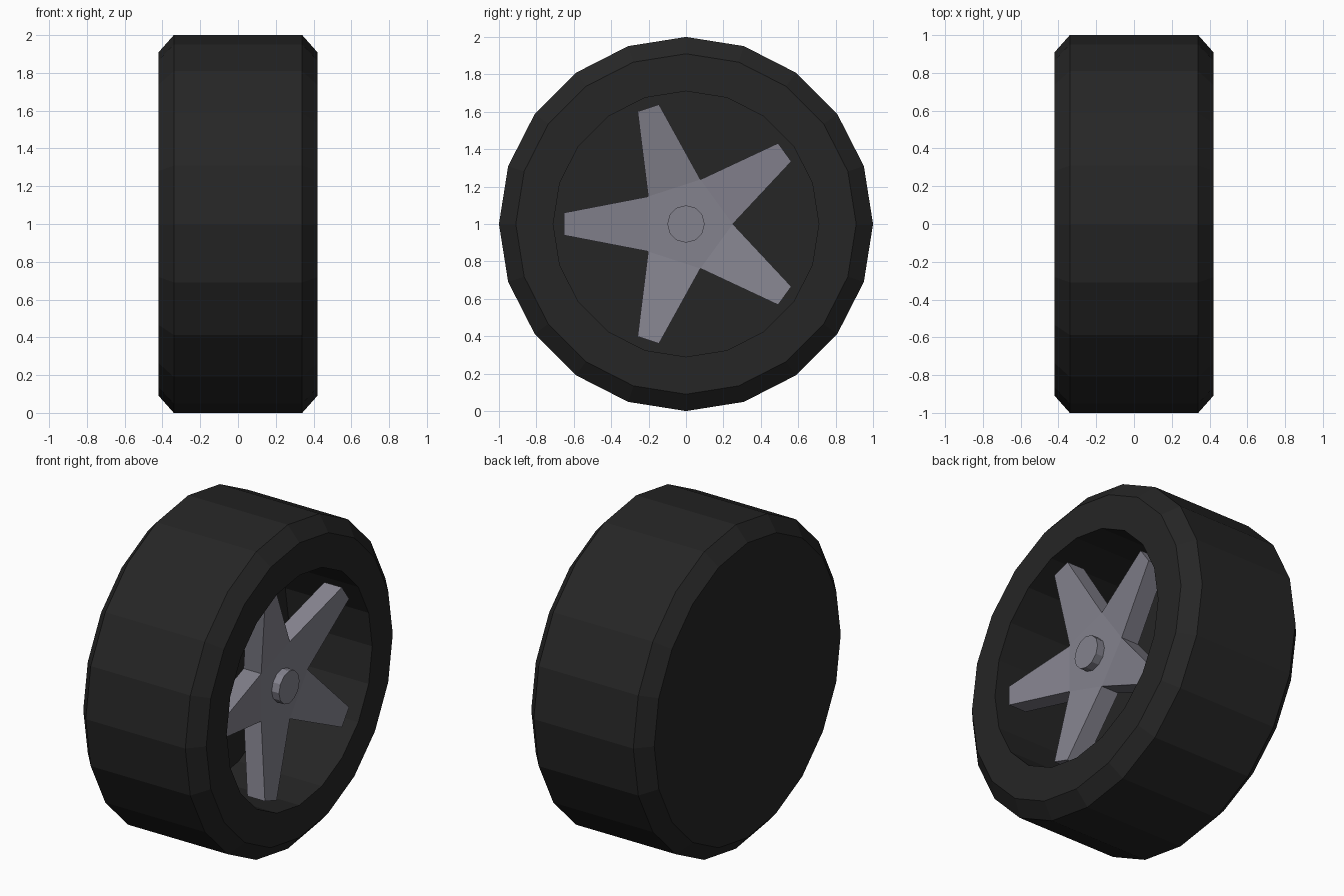
import bpy, bmesh, math
from mathutils import Vector

cube = bpy.data.objects.get("Cube")
if cube:
    bpy.data.objects.remove(cube)


def material(name, rgb):
    m = bpy.data.materials.new(name)
    m.use_nodes = True
    m.diffuse_color = (*rgb, 1)
    m.node_tree.nodes["Principled BSDF"].inputs["Base Color"].default_value = (*rgb, 1)
    return m


def finish(name, bm, mat):
    bmesh.ops.recalc_face_normals(bm, faces=bm.faces)
    mesh = bpy.data.meshes.new(name)
    bm.to_mesh(mesh)
    bm.free()
    mesh.materials.append(mat)
    obj = bpy.data.objects.new(name, mesh)
    bpy.context.collection.objects.link(obj)
    return obj


def point(x, radius, angle):
    # Polar position around the wheel axle
    return Vector((x, radius * math.cos(angle), 1 + radius * math.sin(angle)))


def turned(name, profile, sides, mat):
    # Rings around the axle, joined by flat facets and capped at both ends
    bm = bmesh.new()
    rings = [[bm.verts.new(point(x, r, math.tau * i / sides)) for i in range(sides)]
             for x, r in profile]
    for a, b in zip(rings, rings[1:]):
        for i in range(sides):
            j = (i + 1) % sides
            bm.faces.new((a[i], a[j], b[j], b[i]))
    bm.faces.new(rings[0])
    bm.faces.new(rings[-1])
    return finish(name, bm, mat)


def star(name, front, tip_front, depth, mat):
    # Five tapered spokes around a pentagon, tips leaning outward
    bm = bmesh.new()
    step = math.tau / 5
    half_tip = 0.092
    layers = []
    for back in (0, depth):
        notches = [bm.verts.new(point(front - back, 0.25, i * step)) for i in range(5)]
        tips = [[bm.verts.new(point(tip_front - back, 0.655, (i + 0.5) * step + s * half_tip))
                 for s in (-1, 1)] for i in range(5)]
        bm.faces.new(notches)
        for i in range(5):
            bm.faces.new((notches[i], *tips[i], notches[(i + 1) % 5]))
        layers.append([v for i in range(5) for v in (notches[i], *tips[i])])
    # Side walls
    a, b = layers
    for i in range(len(a)):
        j = (i + 1) % len(a)
        bm.faces.new((a[i], a[j], b[j], b[i]))
    return finish(name, bm, mat)


rubber = material("black rubber", (0.019, 0.019, 0.019))
metal = material("grey metal", (0.23, 0.225, 0.27))

# Tyre with bevelled shoulders and a deep recess on the outer side
turned("tyre", [(-0.42, 0.91), (-0.34, 1), (0.34, 1), (0.42, 0.91),
                (0.42, 0.71), (-0.15, 0.71)], 20, rubber)
# Spokes and hub cap
star("spokes", 0.30, 0.365, 0.12, metal)
turned("hub_cap", [(0.25, 0.1), (0.35, 0.1)], 12, metal)
